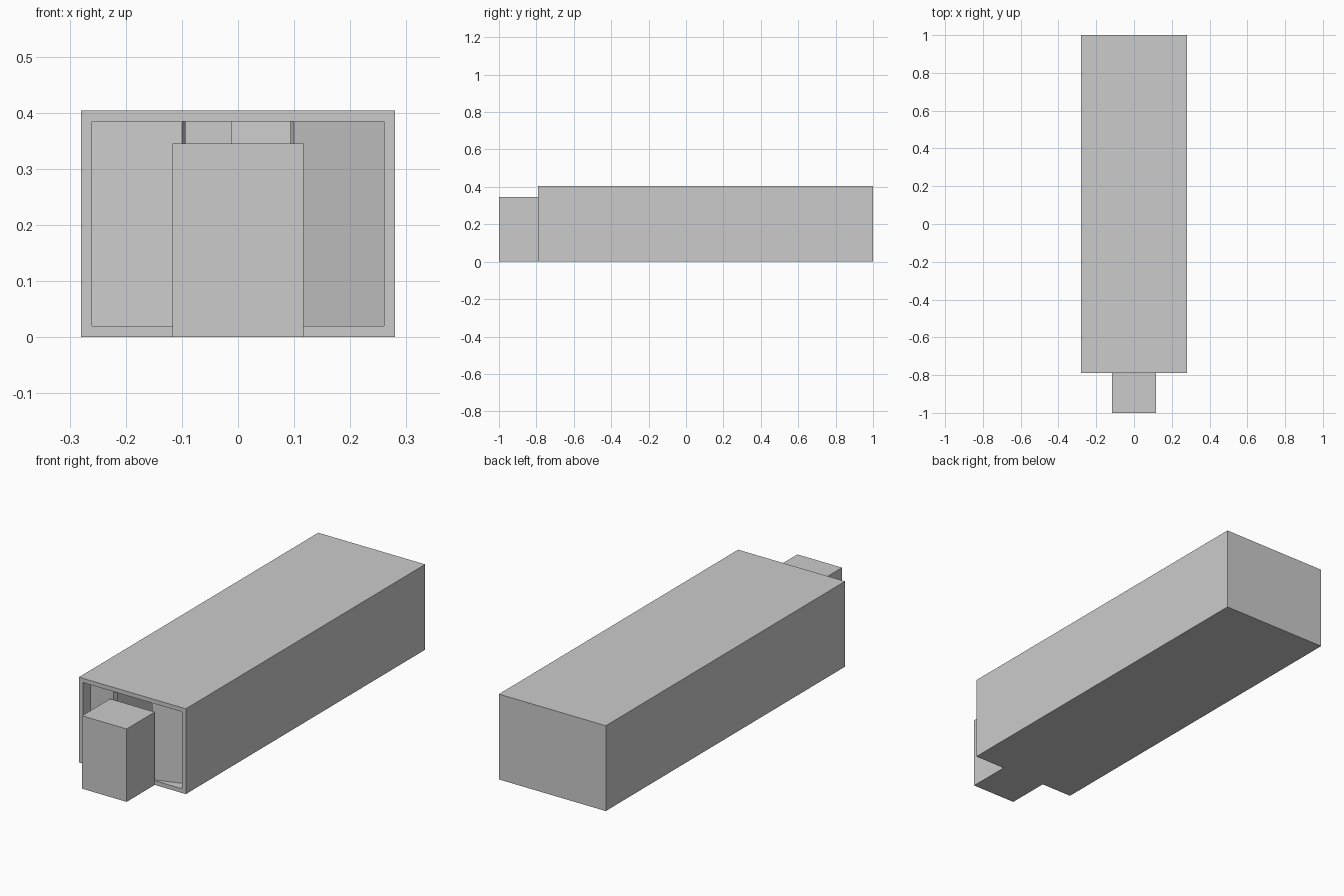
import bpy, bmesh
from mathutils import Vector

if "Cube" in bpy.data.objects:
    bpy.data.objects.remove(bpy.data.objects["Cube"])

WALL = 0.02
HEIGHT = 0.404


def finish(name, bm):
    bmesh.ops.recalc_face_normals(bm, faces=bm.faces)
    mesh = bpy.data.meshes.new(name)
    bm.to_mesh(mesh)
    bm.free()
    obj = bpy.data.objects.new(name, mesh)
    bpy.context.collection.objects.link(obj)
    return obj


def box_mesh(lo, hi):
    bm = bmesh.new()
    bmesh.ops.create_cube(bm, size=1)
    for v in bm.verts:
        v.co = Vector([lo[i] + (v.co[i] + 0.5) * (hi[i] - lo[i]) for i in range(3)])
    return bm


def panel(name, start, end):
    """Upright interior panel whose front runs from start to end in plan."""
    a, b = Vector(start), Vector(end)
    d = (b - a).normalized()
    n = Vector((-d.y, d.x)) * WALL
    if n.y < 0:
        n = -n
    bm = bmesh.new()
    face = bm.faces.new([bm.verts.new((p.x, p.y, WALL)) for p in (a, b, b + n, a + n)])
    top = bmesh.ops.extrude_face_region(bm, geom=[face], use_keep_orig=True)
    verts = [g for g in top["geom"] if isinstance(g, bmesh.types.BMVert)]
    bmesh.ops.translate(bm, verts=verts, vec=(0, 0, HEIGHT - 2 * WALL))
    return finish(name, bm)


# Long hollow shell, open at the front
bm = box_mesh((-0.28, -0.79, 0), (0.28, 1, HEIGHT))
bm.normal_update()
front = min(bm.faces, key=lambda f: f.calc_center_median().y)
bmesh.ops.inset_region(bm, faces=[front], thickness=WALL, use_even_offset=True)
hole = bmesh.ops.extrude_face_region(bm, geom=[front])
moved = [g for g in hole["geom"] if isinstance(g, bmesh.types.BMVert)]
bmesh.ops.translate(bm, verts=moved, vec=(0, 1.79 - WALL, 0))
if front.is_valid:
    bmesh.ops.delete(bm, geom=[front], context='FACES_ONLY')
finish("main_shell", bm)

# Entry block in front of the opening
finish("entry_block", box_mesh((-0.117, -1, 0), (0.117, -0.79, 0.345)))

# Angled panels on either side of the entry
for side, name in ((-1, "left_front_panel"), (1, "right_front_panel")):
    panel(name, (side * 0.1, -0.788), (side * 0.262, -0.733))

# Partition deep inside, reaching the right wall
panel("rear_partition", (-0.012, 0.72), (0.276, 0.66))
